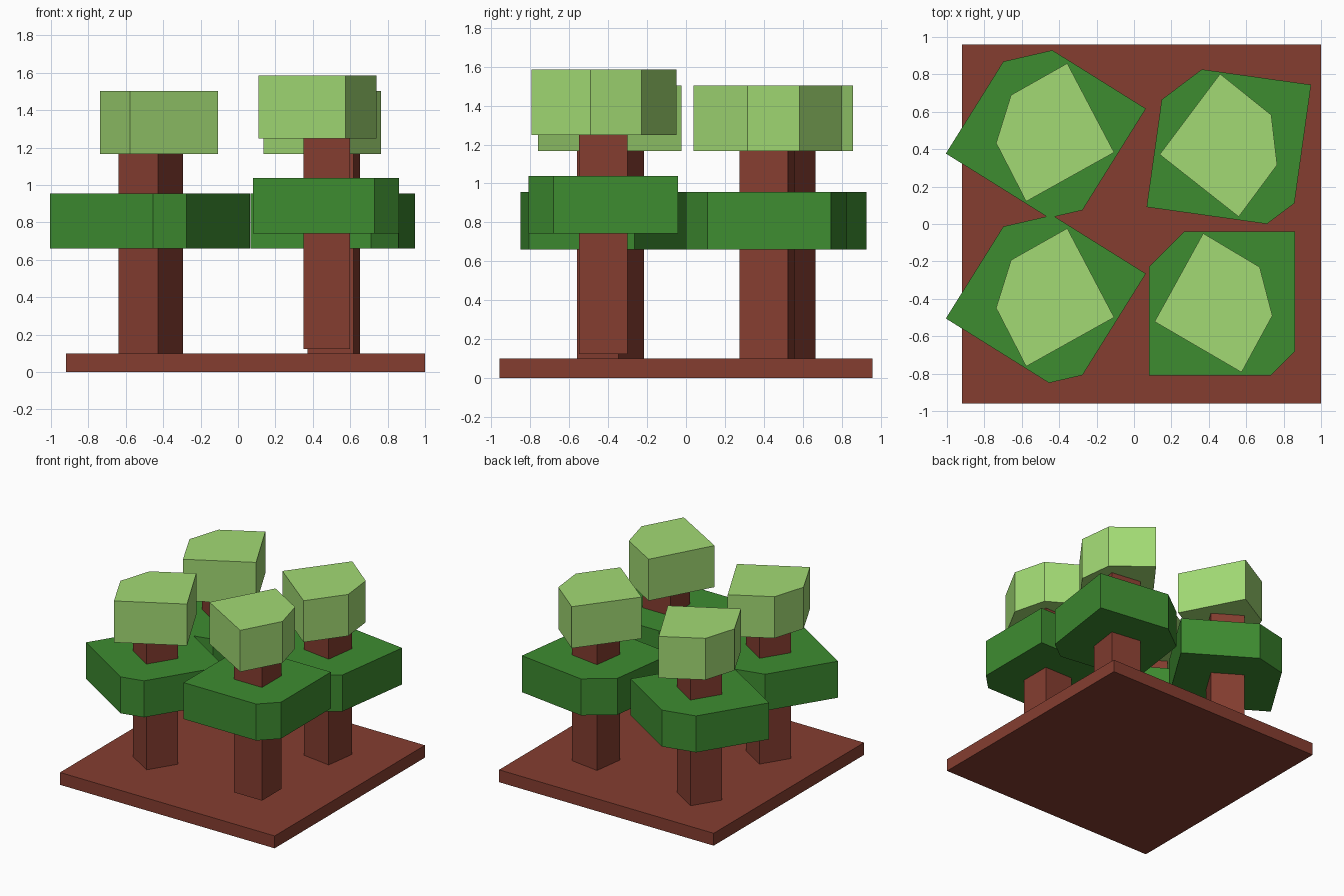
import bpy
import bmesh
from math import radians
from mathutils import Matrix

if "Cube" in bpy.data.objects:
    bpy.data.objects.remove(bpy.data.objects["Cube"], do_unlink=True)


def make_material(name, rgb):
    mat = bpy.data.materials.new(name)
    mat.use_nodes = True
    mat.diffuse_color = (*rgb, 1)
    mat.node_tree.nodes["Principled BSDF"].inputs["Base Color"].default_value = (*rgb, 1)
    return mat


BROWN = make_material("reddish brown", (0.235, 0.048, 0.030))
DARK_GREEN = make_material("dark leaf green", (0.048, 0.262, 0.030))
LIGHT_GREEN = make_material("light leaf green", (0.361, 0.701, 0.174))


def prism(name, outline, bottom, top, mat, place=Matrix()):
    """Extrude a flat counterclockwise outline from bottom to top."""
    bm = bmesh.new()
    face = bm.faces.new([bm.verts.new((x, y, bottom)) for x, y in outline])
    extruded = bmesh.ops.extrude_face_region(bm, geom=[face])["geom"]
    moved = [v for v in extruded if isinstance(v, bmesh.types.BMVert)]
    bmesh.ops.translate(bm, verts=moved, vec=(0, 0, top - bottom))
    bmesh.ops.recalc_face_normals(bm, faces=bm.faces)
    mesh = bpy.data.meshes.new(name)
    bm.to_mesh(mesh)
    bm.free()
    mesh.materials.append(mat)
    obj = bpy.data.objects.new(name, mesh)
    obj.matrix_world = place
    bpy.context.collection.objects.link(obj)
    return obj


def square(half):
    return [(-half, -half), (half, -half), (half, half), (-half, half)]


# Outlines around the trunk axis
LOWER = [(-0.395, -0.385), (0.255, -0.385), (0.385, -0.255),
         (0.385, 0.385), (-0.205, 0.385), (-0.395, 0.195)]
UPPER = [(-0.365, -0.097), (0.1, -0.368), (0.265, -0.065),
         (0.197, 0.195), (-0.105, 0.375)]


def tree(label, x, y, lift, turn, crown_turn=0):
    place = Matrix.Translation((x, y, lift)) @ Matrix.Rotation(radians(turn), 4, "Z")
    crown = place @ Matrix.Rotation(radians(crown_turn), 4, "Z")
    prism(label + "_trunk", square(0.125), 0.04, 1.18, BROWN, place)
    prism(label + "_lower_foliage", LOWER, 0.66, 0.955, DARK_GREEN, place)
    prism(label + "_upper_foliage", UPPER, 1.167, 1.503, LIGHT_GREEN, crown)


# Ground slab
prism("ground_slab", square(0.96), 0, 0.10, BROWN, Matrix.Translation((0.04, 0, 0)))

# Four trees
tree("front_left", 0.475, -0.425, 0.082, 0)
tree("back_left", 0.512, 0.417, 0, -8)
tree("front_right", -0.467, -0.388, 0, -32, 180)
tree("back_right", -0.467, 0.494, 0, -32, 180)
